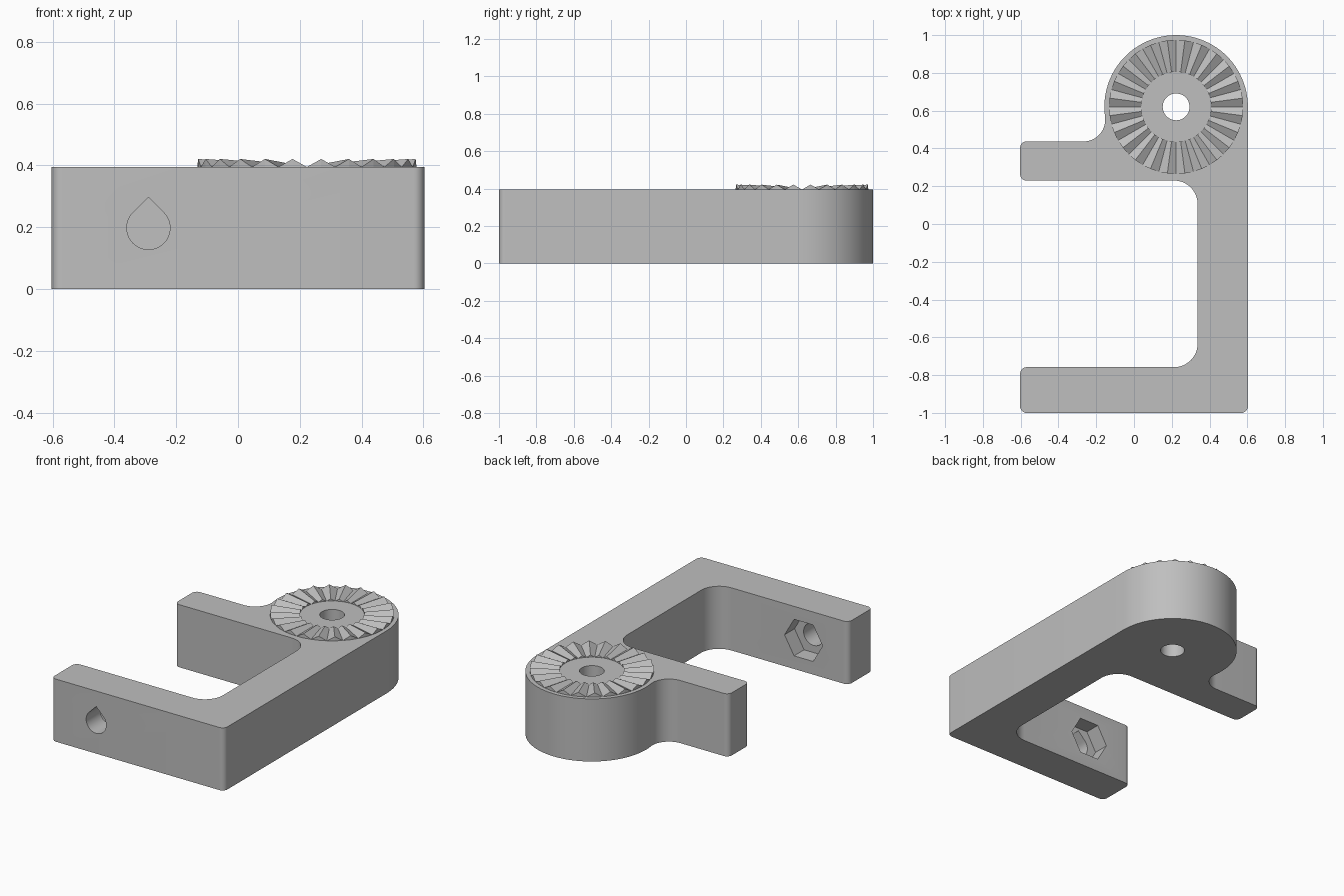
import bpy, bmesh
from math import sin, cos, pi, radians, degrees, acos, asin, sqrt

if "Cube" in bpy.data.objects:
    bpy.data.objects.remove(bpy.data.objects["Cube"], do_unlink=True)

HALF_X, TOP = 0.603, 0.395
BOSS_X, BOSS_Y, BOSS_R = 0.223, 0.62, 0.38
ARM_TOP, ARM_BOTTOM = 0.437, 0.23
LOWER_TOP, SPINE_X = -0.758, 0.337
END_R, INNER_R, NECK_R = 0.034, 0.125, 0.115
HOLE_X, HOLE_Z, HOLE_R = -0.29, 0.198, 0.07

grey = bpy.data.materials.new("plain grey")
grey.use_nodes = True
colour = (0.52, 0.52, 0.52, 1)
grey.diffuse_color = colour
grey.node_tree.nodes["Principled BSDF"].inputs["Base Color"].default_value = colour


def arc(cx, cy, r, start, end, steps=8):
    angles = [radians(start + (end - start) * i / steps) for i in range(steps + 1)]
    return [(cx + r * cos(a), cy + r * sin(a)) for a in angles]


def make_object(name, bm):
    bmesh.ops.recalc_face_normals(bm, faces=bm.faces)
    mesh = bpy.data.meshes.new(name)
    bm.to_mesh(mesh)
    bm.free()
    mesh.materials.append(grey)
    obj = bpy.data.objects.new(name, mesh)
    bpy.context.collection.objects.link(obj)
    return obj


def prism(name, outline, low, high, along_y=False):
    """Extrude an outline along z, or an x-z outline along y."""
    bm = bmesh.new()
    place = (lambda a, b, d: (a, d, b)) if along_y else (lambda a, b, d: (a, b, d))
    rings = [[bm.verts.new(place(a, b, d)) for a, b in outline] for d in (low, high)]
    for ring in rings:
        bm.faces.new(ring)
    n = len(outline)
    for i in range(n):
        j = (i + 1) % n
        bm.faces.new((rings[0][i], rings[0][j], rings[1][j], rings[1][i]))
    return make_object(name, bm)


def cut(target, cutter):
    cutter.hide_render = True
    mod = target.modifiers.new("cut", "BOOLEAN")
    mod.operation, mod.solver, mod.object = "DIFFERENCE", "EXACT", cutter
    bpy.context.view_layer.objects.active = target
    bpy.ops.object.modifier_apply(modifier=mod.name)
    bpy.data.objects.remove(cutter, do_unlink=True)


# Clamp body: two arms, spine and round boss in one outline
neck_y = ARM_TOP + NECK_R
reach = BOSS_R + NECK_R
tilt = degrees(asin((BOSS_Y - neck_y) / reach))
neck_x = BOSS_X - reach * cos(radians(tilt))
end_x = -HALF_X + END_R
outline = (
    arc(end_x, -1 + END_R, END_R, 180, 270)
    + arc(HALF_X - END_R, -1 + END_R, END_R, 270, 360)
    + arc(BOSS_X, BOSS_Y, BOSS_R, 0, 180 + tilt, 48)
    + arc(neck_x, neck_y, NECK_R, tilt, -90, 14)[1:]
    + arc(end_x, ARM_TOP - END_R, END_R, 90, 180)
    + arc(end_x, ARM_BOTTOM + END_R, END_R, 180, 270)
    + arc(SPINE_X - INNER_R, ARM_BOTTOM - INNER_R, INNER_R, 90, 0, 12)
    + arc(SPINE_X - INNER_R, LOWER_TOP + INNER_R, INNER_R, 0, -90, 12)
    + arc(end_x, LOWER_TOP - END_R, END_R, 90, 180)
)
body = prism("clamp_body", outline, 0, TOP)

# Vertical bore, teardrop bolt hole and hexagonal nut pocket
cut(body, prism("bore_cutter", arc(BOSS_X, BOSS_Y, 0.071, 0, 360, 48)[:-1], -0.1, 0.6))
teardrop = arc(HOLE_X, HOLE_Z, HOLE_R, 135, 405, 36) + [(HOLE_X, HOLE_Z + HOLE_R * sqrt(2))]
cut(body, prism("bolt_cutter", teardrop, -1.1, -0.6, True))
hexagon = arc(HOLE_X, HOLE_Z, 0.133, 0, 360, 6)[:-1]
cut(body, prism("nut_cutter", hexagon, LOWER_TOP - 0.1, -0.6, True))

bpy.ops.object.select_all(action="DESELECT")
body.select_set(True)
bpy.context.view_layer.objects.active = body
bpy.ops.object.shade_smooth_by_angle(angle=radians(30))

# Ring of radial locking teeth, rising outward
TEETH, RING_IN, RING_OUT, RISE = 24, 0.185, 0.355, 0.026
bm = bmesh.new()
sections = []
for i in range(TEETH * 2):
    a = i * pi / TEETH
    lift = RISE * (i % 2)
    section = []
    for r, z in ((RING_IN, TOP - 0.01), (RING_OUT, TOP - 0.01),
                 (RING_OUT, TOP + lift), (RING_IN, TOP + lift * RING_IN / RING_OUT)):
        section.append(bm.verts.new((BOSS_X + r * cos(a), BOSS_Y + r * sin(a), z)))
    sections.append(section)
for i, here in enumerate(sections):
    after = sections[(i + 1) % len(sections)]
    for k in range(4):
        m = (k + 1) % 4
        bm.faces.new((here[k], here[m], after[m], after[k]))
make_object("locking_teeth", bm)
